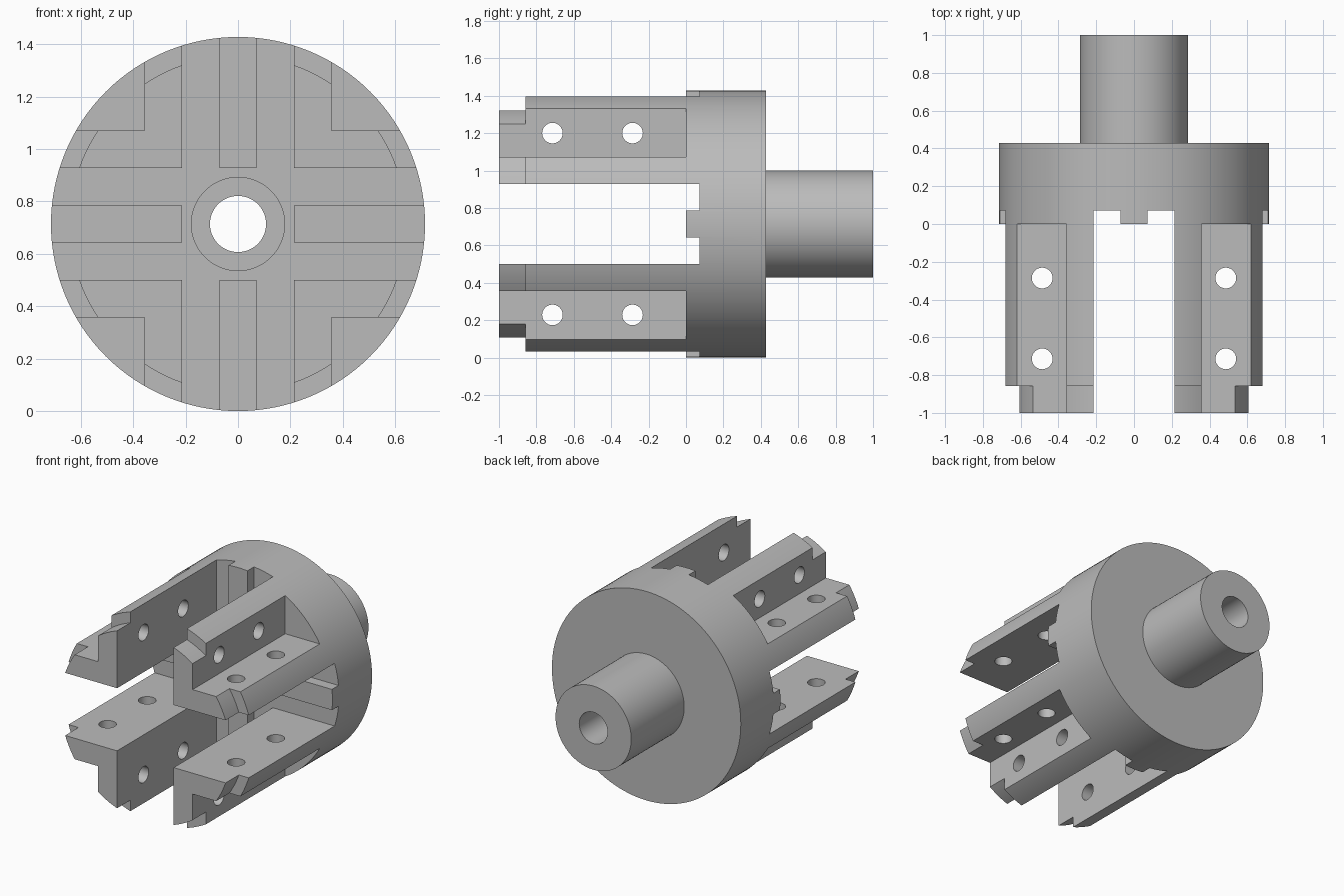
import bpy, bmesh, math
from mathutils import Matrix, Vector

if "Cube" in bpy.data.objects:
    bpy.data.objects.remove(bpy.data.objects["Cube"])

R = 0.714            # flange radius, also the height of the axis
GAP = 0.214          # half width of the cross channel
WALL = 0.357         # outer face of the angle bars
SEG = 128

steel = bpy.data.materials.new("grey steel")
steel.diffuse_color = (0.5, 0.5, 0.5, 1)
steel.use_nodes = True
steel.node_tree.nodes["Principled BSDF"].inputs["Base Color"].default_value = steel.diffuse_color


def make_object(name, bm):
    bmesh.ops.recalc_face_normals(bm, faces=bm.faces)
    mesh = bpy.data.meshes.new(name)
    bm.to_mesh(mesh)
    bm.free()
    mesh.materials.append(steel)
    obj = bpy.data.objects.new(name, mesh)
    bpy.context.collection.objects.link(obj)
    return obj


def lathe(name, profile):
    """Closed (radius, y) profile turned around the main axis."""
    bm = bmesh.new()
    rings = []
    for i in range(SEG):
        a = 2 * math.pi * i / SEG
        rings.append([bm.verts.new((r * math.cos(a), y, R + r * math.sin(a))) for r, y in profile])
    n = len(profile)
    for i in range(SEG):
        p, q = rings[i], rings[(i + 1) % SEG]
        for j in range(n):
            k = (j + 1) % n
            bm.faces.new((p[j], p[k], q[k], q[j]))
    return make_object(name, bm)


def prism(name, outline, y0, y1):
    """Outline of (x, height above axis) extruded along y."""
    bm = bmesh.new()
    face = bm.faces.new([bm.verts.new((x, y0, R + z)) for x, z in outline])
    new = bmesh.ops.extrude_face_region(bm, geom=[face])["geom"]
    bmesh.ops.translate(bm, vec=(0, y1 - y0, 0), verts=[v for v in new if isinstance(v, bmesh.types.BMVert)])
    return make_object(name, bm)


def drill(name, centre, axis):
    bm = bmesh.new()
    turn = Vector((0, 0, 1)).rotation_difference(Vector(axis)).to_matrix().to_4x4()
    bmesh.ops.create_cone(bm, cap_ends=True, segments=32, radius1=0.055, radius2=0.055,
                          depth=2, matrix=Matrix.Translation(centre) @ turn)
    return make_object(name, bm)


def rotate(points, quarter):
    for _ in range(quarter):
        points = [(-z, x) for x, z in points]
    return points


# Turned blank: shaft, flange, stepped bar ends and counterbored centre hole
body = lathe("slotted_flange_hub", [
    (0.107, 1), (0.286, 1), (0.286, 0.428), (R, 0.428), (R, -0.857), (0.643, -0.857),
    (0.643, -1), (0.178, -1), (0.178, 0.21), (0.107, 0.21)])

cutters = []

# Cross channel that leaves four ribs on the flange face
arm = [(1, -0.071), (GAP, -0.071), (GAP, 0.071), (1, 0.071), (1, GAP), (GAP, GAP), (GAP, 1)]
cross = [p for q in range(4) for p in rotate(arm, q)]
cutters.append(prism("channel_cutter", cross, -1.2, 0.071))

for q in range(4):
    # Trim the ribs level with the flange face
    rib = [(0.1, -0.12), (1.1, -0.12), (1.1, 0.12), (0.1, 0.12)]
    cutters.append(prism("rib_cutter", rotate(rib, q), -1.3, 0))
    # Hollow the outer corner to make an angle bar
    corner = [(WALL, WALL), (1.1, WALL), (1.1, 1.1), (WALL, 1.1)]
    cutters.append(prism("corner_cutter", rotate(corner, q), -1.3, 0))

# Bolt holes through both flanges of every angle bar
for y in (-0.286, -0.714):
    for s in (-1, 1):
        cutters.append(drill("bolt_cutter", (s * 0.486, y, R), (0, 0, 1)))
        cutters.append(drill("bolt_cutter", (0, y, R + s * 0.486), (1, 0, 0)))

bpy.context.view_layer.objects.active = body
body.select_set(True)
for cutter in cutters:
    cutter.hide_render = True
    mod = body.modifiers.new("cut", "BOOLEAN")
    mod.operation = "DIFFERENCE"
    mod.solver = "EXACT"
    mod.object = cutter
    bpy.ops.object.modifier_apply(modifier=mod.name)
    bpy.data.objects.remove(cutter)

bpy.ops.object.shade_smooth_by_angle(angle=math.radians(30))
